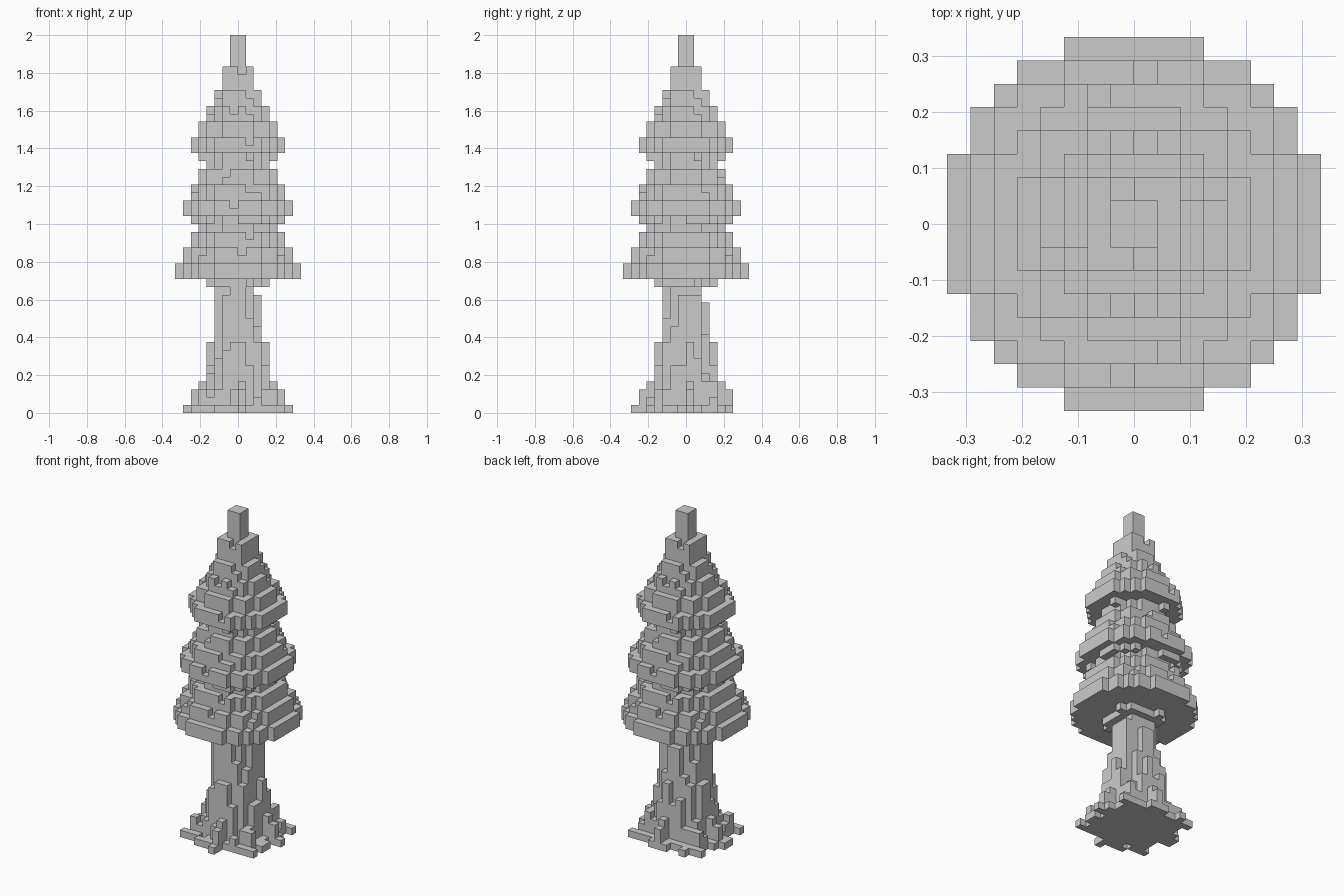
import bpy, bmesh, math, random

random.seed(7)
VOXEL = 1 / 24

if "Cube" in bpy.data.objects:
    bpy.data.objects.remove(bpy.data.objects["Cube"], do_unlink=True)

grey = bpy.data.materials.new("plain_grey")
grey.use_nodes = True
colour = (0.6, 0.6, 0.6, 1)
grey.diffuse_color = colour
grey.node_tree.nodes["Principled BSDF"].inputs["Base Color"].default_value = colour


def disc(radius):
    """Grid cells whose centres lie inside a circle."""
    span = range(-radius, radius)
    return {(i, j) for i in span for j in span
            if (i + .5) ** 2 + (j + .5) ** 2 <= radius * (radius + .26)}


def turns(cell, count):
    """The cell and its copies turned evenly about the axis."""
    i, j = cell
    for step in range(4):
        if step % (4 // count) == 0:
            yield i, j
        i, j = -j - 1, i


def build_voxels(name, cells):
    """Make one mesh holding only the exposed sides of the cells."""
    bm = bmesh.new()
    verts = {}

    def corner(p):
        if p not in verts:
            verts[p] = bm.verts.new([c * VOXEL for c in p])
        return verts[p]

    for cell in sorted(cells):
        for axis in range(3):
            u, v = (axis + 1) % 3, (axis + 2) % 3
            for side in (0, 1):
                beside = list(cell)
                beside[axis] += 2 * side - 1
                if tuple(beside) in cells:
                    continue
                quad = []
                for du, dv in ((0, 0), (1, 0), (1, 1), (0, 1)):
                    p = list(cell)
                    p[axis] += side
                    p[u] += du
                    p[v] += dv
                    quad.append(corner(tuple(p)))
                bm.faces.new(quad if side else quad[::-1])
    mesh = bpy.data.meshes.new(name)
    bm.to_mesh(mesh)
    bm.free()
    mesh.materials.append(grey)
    obj = bpy.data.objects.new(name, mesh)
    bpy.context.collection.objects.link(obj)


# Trunk: round core flaring into eight root arms with ragged gaps between
TRUNK_TOP = 16
STEPS = ((3.2, TRUNK_TOP), (4.0, 9), (4.8, 4), (5.7, 3), (6.9, 1))
trunk = set()
for i in range(-7, 7):
    for j in range(-7, 6):
        x, y = i + .5, j + .5
        reach = math.hypot(x, y)
        arm = i == 0 or j == 0
        if abs(x) - abs(y) in (0, 1):
            reach -= .3 * (reach > 4)
        elif reach > 4 and not arm:
            reach += random.uniform(.2, 2.2)
        height = next((h for limit, h in STEPS if reach < limit), 0)
        if height == TRUNK_TOP:
            # The bark stops lower on the left and back sides
            height -= max(2 * (j == 2), i == 2)
            if reach > 2.8:
                height -= random.choice((0, 1, 4))
        elif not arm:
            height -= random.randint(0, height // 2)
        trunk.update((i, j, k) for k in range(height))
build_voxels("trunk", trunk)

# Foliage tiers from the bottom up: radius, layers, notch position
TIERS = ((3, 1, None), (8, 2, None), (7, 2, 0), (6, 2, 1), (5, 1, None),
         (5, 1, None), (7, 2, -1), (6, 2, 1), (5, 2, -2), (4, 1, None),
         (4, 1, None), (6, 2, 1), (5, 2, None), (4, 2, -1), (3, 2, None),
         (2, 3, 0), (1, 4, None))
foliage = set()
level = TRUNK_TOP
previous = 0
for radius, layers, notch in TIERS:
    plate = disc(radius)
    foliage.update((i, j, level + k) for i, j in plate for k in range(layers))
    # Notches in the upper rim, front and back, and nicks at the corners
    gaps = [] if notch is None else list(turns((notch, -radius), 2))
    if layers == 2:
        for cell in sorted(plate - disc(radius - 1)):
            if min(cell) > 0 and random.random() < .12:
                gaps += turns(cell, 4)
    foliage -= {(i, j, level + layers - 1) for i, j in gaps}
    # Teeth hanging below a tier that overhangs the one beneath
    if radius > previous > 0:
        teeth = [(1, -previous - 1)]
        teeth += [c for c in sorted(disc(previous + 1) - disc(previous))
                  if min(c) >= 0 and random.random() < .2]
        for tooth in teeth:
            foliage.update((i, j, level - 1) for i, j in turns(tooth, 4))
    previous = radius
    level += layers
build_voxels("foliage", foliage)
